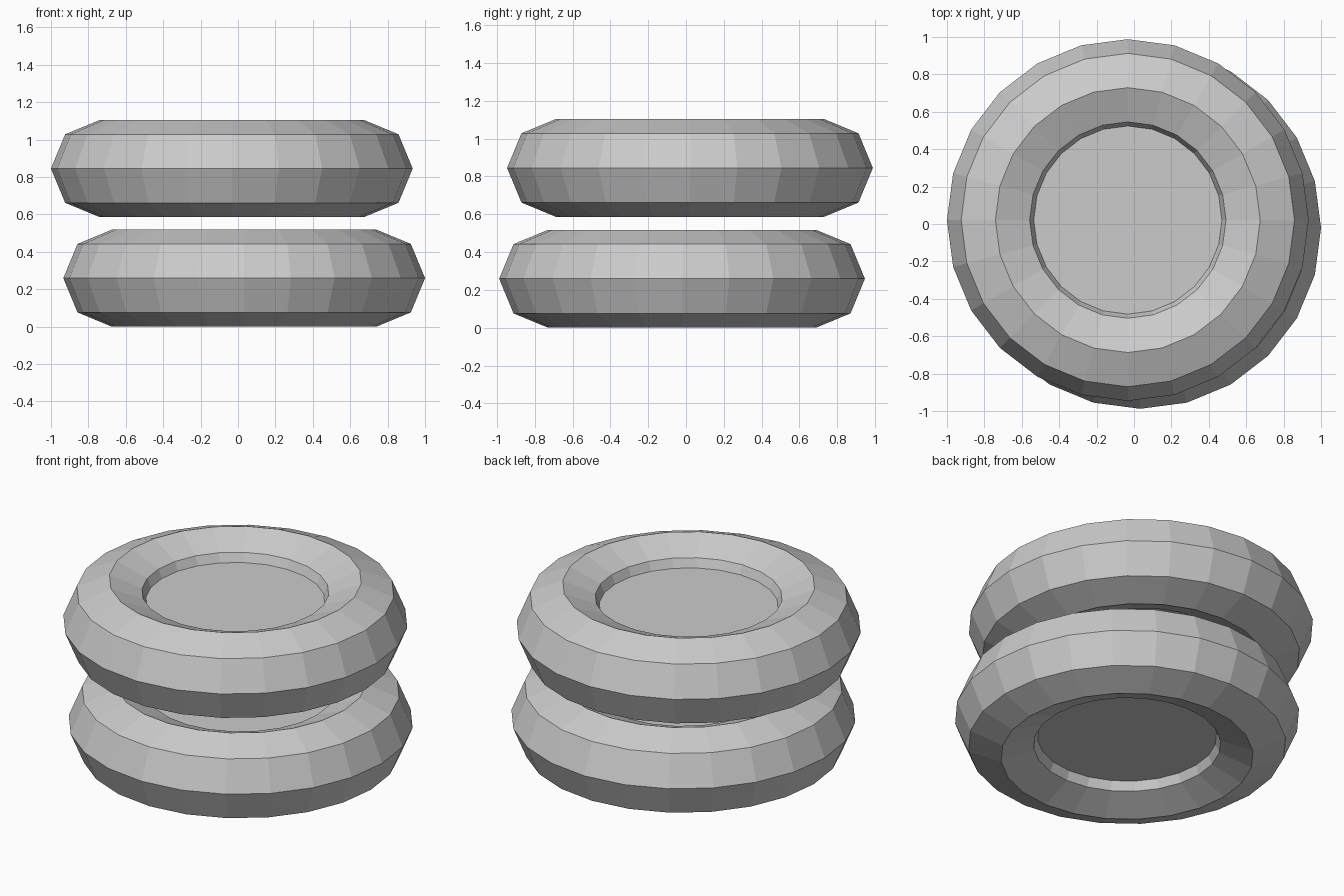
import bpy, bmesh
from math import sin, cos, pi

if "Cube" in bpy.data.objects:
    bpy.data.objects.remove(bpy.data.objects["Cube"])

SEG, RINGS = 24, 8
MAJOR, MINOR = 0.708, 0.259


def make_object(name, bm, loc):
    bmesh.ops.recalc_face_normals(bm, faces=bm.faces)
    mesh = bpy.data.meshes.new(name)
    bm.to_mesh(mesh)
    bm.free()
    obj = bpy.data.objects.new(name, mesh)
    obj.location = loc
    bpy.context.collection.objects.link(obj)


def tyre(prefix, loc):
    # Octagonal-section ring
    bm = bmesh.new()
    grid = []
    for i in range(SEG):
        a = 2 * pi * i / SEG
        ring = []
        for j in range(RINGS):
            b = 2 * pi * j / RINGS
            r = MAJOR + MINOR * cos(b)
            ring.append(bm.verts.new((r * cos(a), r * sin(a), MINOR * sin(b))))
        grid.append(ring)
    for i in range(SEG):
        p, q = grid[i], grid[(i + 1) % SEG]
        for j in range(RINGS):
            k = (j + 1) % RINGS
            bm.faces.new((p[j], q[j], q[k], p[k]))
    make_object(prefix + "_tyre", bm, loc)

    # Flat hub plate filling the hole, its rim buried in the ring
    bm = bmesh.new()
    bmesh.ops.create_cone(bm, cap_ends=True, segments=SEG, radius1=0.515,
                          radius2=0.515, depth=0.26)
    make_object(prefix + "_hub", bm, loc)


# Two tyres stacked slightly off-centre
tyre("lower", (0.033, -0.021, 0.259))
tyre("upper", (-0.033, 0.021, 0.845))
